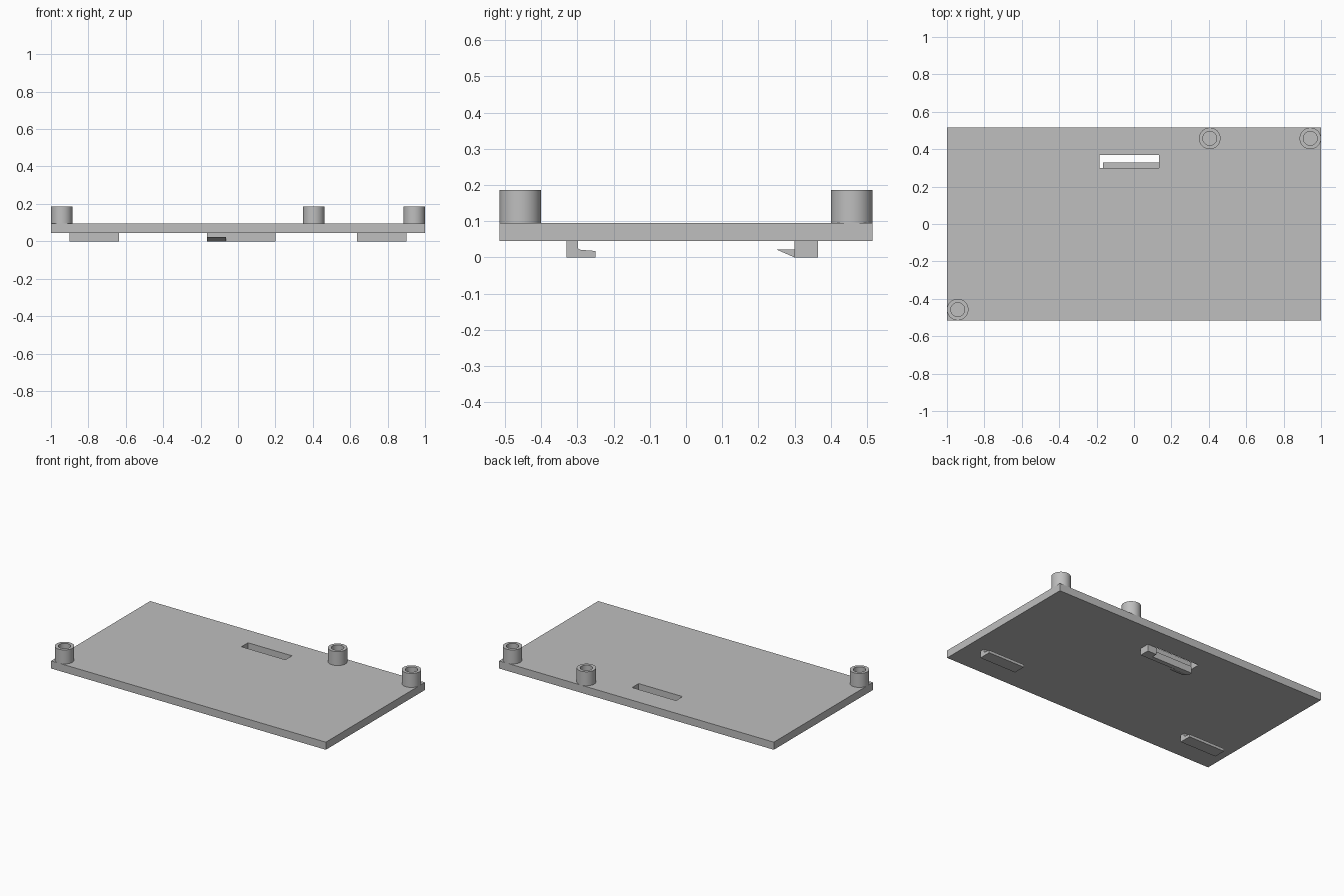
import bpy, bmesh, math

cube = bpy.data.objects.get("Cube")
if cube:
    bpy.data.objects.remove(cube, do_unlink=True)

GREY = 0.52
mat = bpy.data.materials.new("plain grey")
mat.use_nodes = True
mat.diffuse_color = (GREY, GREY, GREY, 1)
mat.node_tree.nodes["Principled BSDF"].inputs["Base Color"].default_value = (GREY, GREY, GREY, 1)

BOTTOM, TOP = 0.045, 0.095      # plate underside and upper face
POST_TOP = 0.187


def finish(name, bm):
    """Turn a bmesh into a grey object."""
    bmesh.ops.recalc_face_normals(bm, faces=bm.faces)
    mesh = bpy.data.meshes.new(name)
    bm.to_mesh(mesh)
    bm.free()
    obj = bpy.data.objects.new(name, mesh)
    mesh.materials.append(mat)
    bpy.context.collection.objects.link(obj)
    return obj


def extrude_x(name, profile, x0, x1):
    """Extrude a (y, z) profile from x0 to x1."""
    bm = bmesh.new()
    face = bm.faces.new([bm.verts.new((x0, y, z)) for y, z in profile])
    geom = bmesh.ops.extrude_face_region(bm, geom=[face])["geom"]
    moved = [v for v in geom if isinstance(v, bmesh.types.BMVert)]
    bmesh.ops.translate(bm, verts=moved, vec=(x1 - x0, 0, 0))
    return finish(name, bm)


def box(name, x0, x1, y0, y1, z0, z1):
    return extrude_x(name, [(y0, z0), (y1, z0), (y1, z1), (y0, z1)], x0, x1)


def post(name, x, y, outer=0.0575, inner=0.037):
    """Hollow round post, spun from its wall section."""
    bm = bmesh.new()
    section = [(inner, TOP), (inner, POST_TOP), (outer, POST_TOP), (outer, TOP)]
    verts = [bm.verts.new((x + r, y, z)) for r, z in section]
    edges = [bm.edges.new(pair) for pair in zip(verts, verts[1:])]
    bmesh.ops.spin(bm, geom=verts + edges, cent=(x, y, 0), axis=(0, 0, 1),
                   angle=math.tau, steps=48)
    bmesh.ops.remove_doubles(bm, verts=bm.verts, dist=1e-5)
    obj = finish(name, bm)
    bpy.ops.object.select_all(action='DESELECT')
    obj.select_set(True)
    bpy.context.view_layer.objects.active = obj
    bpy.ops.object.shade_smooth_by_angle(angle=math.radians(35))


# Flat cover plate with a slot over the latch
plate = box("cover_plate", -1, 1, -0.515, 0.515, BOTTOM, TOP)
cutter = box("slot_cutter", -0.185, 0.135, 0.30, 0.368, 0, 0.2)
cutter.hide_render = True
cutter.hide_set(True)
cutter.display_type = 'WIRE'
slot = plate.modifiers.new("slot", 'BOOLEAN')
slot.operation = 'DIFFERENCE'
slot.solver = 'EXACT'
slot.object = cutter
bpy.context.view_layer.objects.active = plate
bpy.ops.object.modifier_apply(modifier="slot")
bpy.data.objects.remove(cutter, do_unlink=True)

# Hollow posts on the upper face
post("post_front_right", -0.9425, -0.4575)
post("post_back_middle", 0.405, 0.4575)
post("post_back_left", 0.9425, 0.4575)

# Hooked tabs under the front edge
tab = [(-0.33, BOTTOM), (-0.33, 0), (-0.25, 0), (-0.25, 0.018),
       (-0.29, 0.021), (-0.298, 0.025), (-0.298, BOTTOM)]
for side, s in (("left", 1), ("right", -1)):
    extrude_x("tab_" + side, tab, s * 0.635, s * 0.90)

# Springy latch: anchor block, thin arm and wedge hook at the free end
box("latch_anchor", 0.135, 0.20, 0.30, 0.365, 0, BOTTOM)
box("latch_arm", -0.165, 0.135, 0.30, 0.33, 0, BOTTOM)
extrude_x("latch_hook", [(0.25, 0.022), (0.30, 0), (0.30, 0.022)], -0.165, -0.065)
